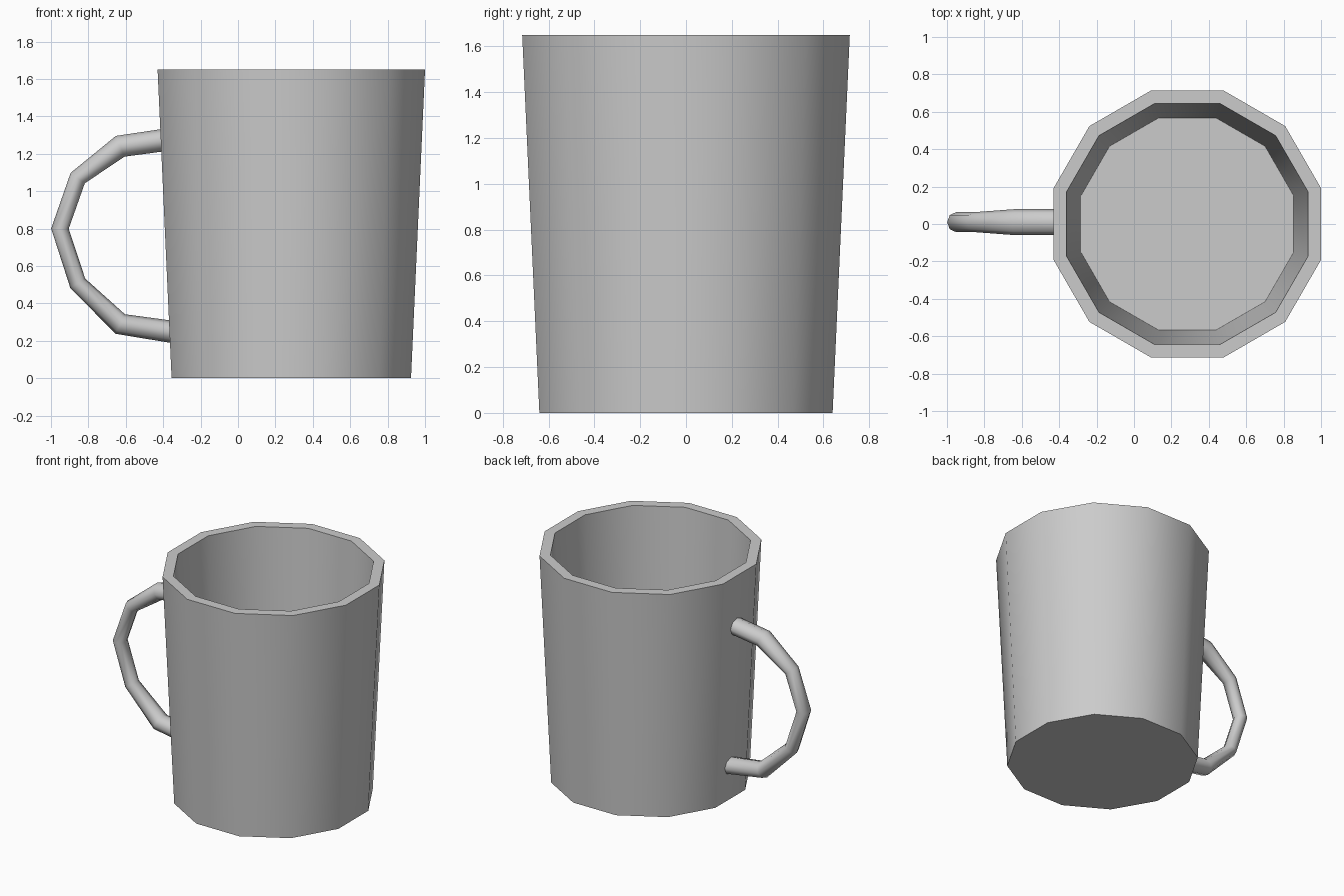
import bpy, bmesh
from math import cos, sin, pi, radians
from mathutils import Vector

cube = bpy.data.objects.get("Cube")
if cube:
    bpy.data.objects.remove(cube, do_unlink=True)

GREY = (0.6, 0.6, 0.6, 1.0)
mat = bpy.data.materials.new("grey_ceramic")
mat.use_nodes = True
mat.diffuse_color = GREY
mat.node_tree.nodes["Principled BSDF"].inputs["Base Color"].default_value = GREY


def loft(name, rings, smooth_angle):
    """Skin a list of equal-sized closed rings and cap both ends."""
    bm = bmesh.new()
    loops = [[bm.verts.new(p) for p in ring] for ring in rings]
    n = len(loops[0])
    for a, b in zip(loops, loops[1:]):
        for i in range(n):
            j = (i + 1) % n
            bm.faces.new((a[i], a[j], b[j], b[i]))
    bm.faces.new(loops[0][::-1])
    bm.faces.new(loops[-1])
    bmesh.ops.recalc_face_normals(bm, faces=bm.faces)
    mesh = bpy.data.meshes.new(name)
    bm.to_mesh(mesh)
    bm.free()
    mesh.materials.append(mat)
    obj = bpy.data.objects.new(name, mesh)
    bpy.context.collection.objects.link(obj)
    bpy.ops.object.select_all(action="DESELECT")
    obj.select_set(True)
    bpy.context.view_layer.objects.active = obj
    bpy.ops.object.shade_smooth_by_angle(angle=radians(smooth_angle))
    return obj


# Cup body: twelve-sided wall, rim and inner floor, given as (apothem, height)
SIDES, CENTRE_X = 12, 0.285
profile = [(0.64, 0.0), (0.715, 1.65), (0.645, 1.65), (0.568, 0.08)]


def cup_ring(apothem, z):
    r = apothem / cos(pi / SIDES)
    angles = [2 * pi * (i + 0.5) / SIDES for i in range(SIDES)]
    return [(CENTRE_X + r * cos(a), r * sin(a), z) for a in angles]


loft("cup_body", [cup_ring(*p) for p in profile], 40)

# Handle: tube along a path of (x, z, half thickness, half width)
path = [(-0.37, 1.277, 0.06, 0.07), (-0.63, 1.24, 0.06, 0.07),
        (-0.857, 1.07, 0.047, 0.053), (-0.952, 0.8, 0.047, 0.053),
        (-0.857, 0.508, 0.047, 0.053), (-0.63, 0.29, 0.058, 0.07),
        (-0.32, 0.243, 0.06, 0.07)]
TUBE_SIDES, HANDLE_Y = 8, 0.01
points = [Vector((x, 0, z)) for x, z, *_ in path]
rings = []
for i, (_, _, thick, width) in enumerate(path):
    before = points[max(i - 1, 0)]
    after = points[min(i + 1, len(points) - 1)]
    along = ((points[i] - before).normalized() + (after - points[i]).normalized()).normalized()
    outward = Vector((along.z, 0, -along.x))
    angles = [2 * pi * k / TUBE_SIDES for k in range(TUBE_SIDES)]
    rings.append([points[i] + outward * thick * cos(a)
                  + Vector((0, HANDLE_Y + width * sin(a), 0)) for a in angles])
loft("handle", rings, 60)
